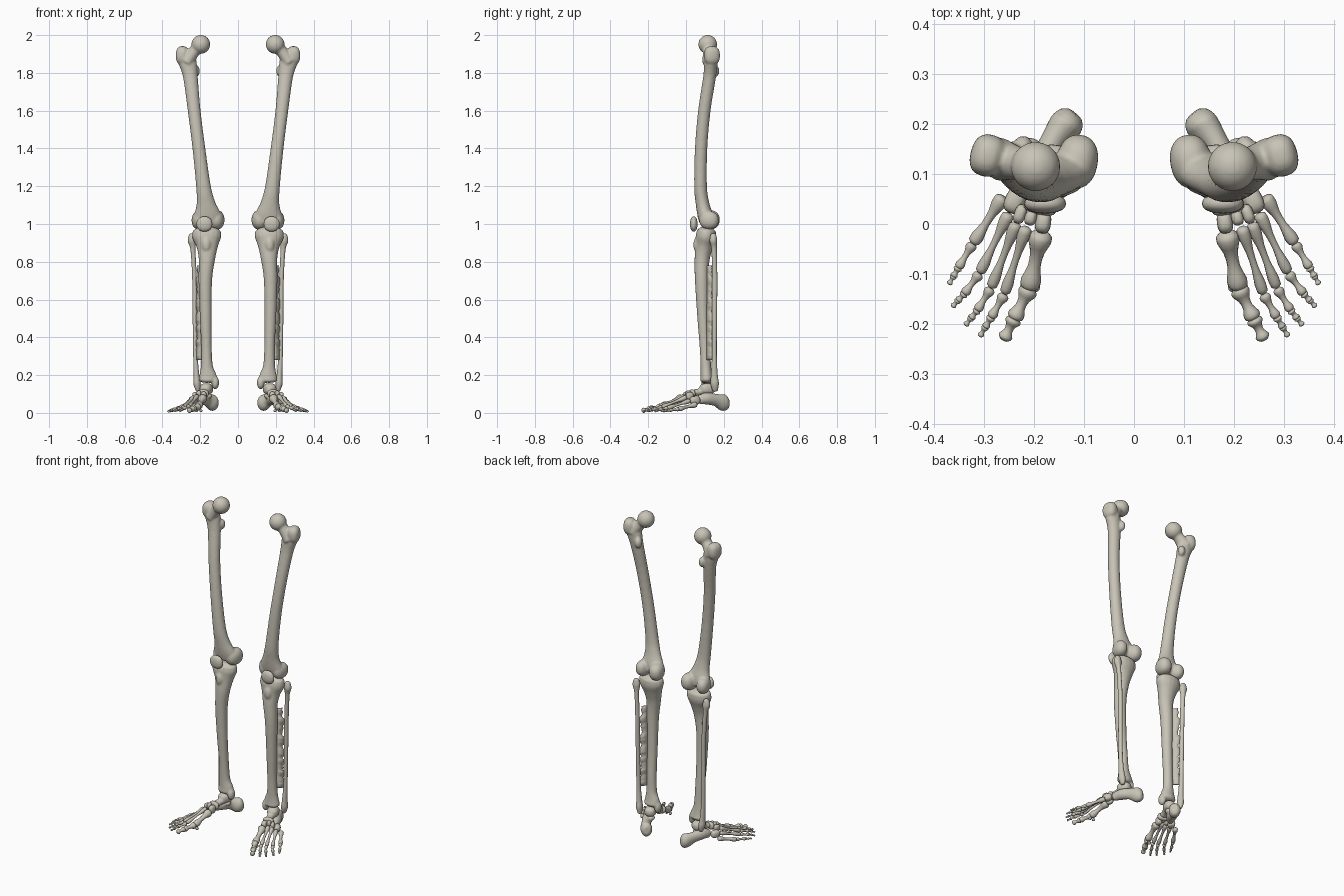
import bpy
import bmesh
import math
import random
from mathutils import Matrix, Vector

cube = bpy.data.objects.get("Cube")
if cube:
    bpy.data.objects.remove(cube, do_unlink=True)

random.seed(4)
bone = bpy.data.materials.new("warm grey bone")
bone.use_nodes = True
color = (0.58, 0.55, 0.47, 1)
bone.diffuse_color = color
bone.node_tree.nodes["Principled BSDF"].inputs["Base Color"].default_value = color


def spline(stations, steps):
    """Catmull-Rom interpolation through tuples of numbers."""
    pts = [stations[0]] + list(stations) + [stations[-1]]
    out = []
    for a, b, c, d in zip(pts, pts[1:], pts[2:], pts[3:]):
        for k in range(steps):
            t = k / steps
            out.append([q + t / 2 * (r - p + t * (2 * p - 5 * q + 4 * r - s + t * (3 * (q - r) + s - p)))
                        for p, q, r, s in zip(a, b, c, d)])
    return out + [list(stations[-1])]


def loft(bm, stations, steps=4, sides=16):
    """Closed tube through (x, y, z, half width, half depth) with rounded ends."""
    pts = spline(stations, steps)
    for end, inner in ((0, 1), (-1, -2)):
        p, q = Vector(pts[end][:3]), Vector(pts[inner][:3])
        rx, ry = pts[end][3:]
        tip = p + (p - q).normalized() * min(rx, ry) * 0.35
        pts.insert(0 if end == 0 else len(pts), [*tip, rx * 0.6, ry * 0.6])
    rings = []
    for i, (x, y, z, rx, ry) in enumerate(pts):
        a, b = pts[max(i - 1, 0)], pts[min(i + 1, len(pts) - 1)]
        t = (Vector(b[:3]) - Vector(a[:3])).normalized()
        ref = Vector((0, 1, 0)) if abs(t.x) > 0.8 else Vector((1, 0, 0))
        u = (ref - t * ref.dot(t)).normalized()
        v = t.cross(u)
        angles = [math.tau * k / sides for k in range(sides)]
        rings.append([bm.verts.new(Vector((x, y, z)) + u * rx * math.cos(g) + v * ry * math.sin(g))
                      for g in angles])
    for lo, hi in zip(rings, rings[1:]):
        for k in range(sides):
            n = (k + 1) % sides
            bm.faces.new((lo[k], lo[n], hi[n], hi[k]))
    bm.faces.new(rings[0])
    bm.faces.new(rings[-1])


def blob(bm, center, radii, turn=0, boxy=1.0):
    """Ellipsoid; boxy below one squares it off."""
    verts = bmesh.ops.create_uvsphere(bm, u_segments=20, v_segments=12, radius=1)["verts"]
    for v in verts:
        v.co = [math.copysign(abs(c) ** boxy, c) * r for c, r in zip(v.co, radii)]
    move = Matrix.Translation(center) @ Matrix.Rotation(math.radians(turn), 4, "Z")
    bmesh.ops.transform(bm, matrix=move, verts=verts)


def finish(bm, name, voxel=0, thickness=0):
    """Make the left part and its mirrored right twin."""
    for side, sign in (("left", 1), ("right", -1)):
        mesh = bpy.data.meshes.new(f"{side}_{name}")
        bmesh.ops.recalc_face_normals(bm, faces=bm.faces)
        bm.to_mesh(mesh)
        if sign < 0:
            mesh.transform(Matrix.Scale(-1, 4, (1, 0, 0)))
            mesh.flip_normals()
        mesh.materials.append(bone)
        for p in mesh.polygons:
            p.use_smooth = True
        obj = bpy.data.objects.new(mesh.name, mesh)
        bpy.context.collection.objects.link(obj)
        if thickness:
            solid = obj.modifiers.new("thickness", "SOLIDIFY")
            solid.thickness = thickness
            solid.offset = 0
        if voxel:
            fuse = obj.modifiers.new("fuse", "REMESH")
            fuse.mode = "VOXEL"
            fuse.voxel_size = voxel
            fuse.use_smooth_shade = True
            soften = obj.modifiers.new("soften", "SMOOTH")
            soften.factor = 0.5
            soften.iterations = 4
    bm.free()


# Thigh bone: shaft, neck, head, trochanters and condyles
bm = bmesh.new()
loft(bm, [(.162, .105, 1.01, .07, .035), (.163, .1, 1.05, .072, .04), (.17, .087, 1.11, .05, .036),
          (.183, .077, 1.2, .039, .034), (.207, .08, 1.4, .034, .033), (.232, .097, 1.6, .034, .033),
          (.252, .125, 1.78, .039, .034), (.268, .132, 1.86, .048, .036), (.282, .135, 1.9, .035, .03)])
loft(bm, [(.2, .115, 1.945, .032, .032), (.235, .122, 1.91, .032, .034), (.27, .13, 1.86, .035, .045)])
blob(bm, (.197, .115, 1.951), (.05, .05, .05))
blob(bm, (.293, .137, 1.892), (.035, .043, .05), 15, .8)
blob(bm, (.222, .155, 1.81), (.02, .022, .032))
blob(bm, (.114, .125, 1.022), (.042, .055, .052), 10, .9)
blob(bm, (.208, .122, 1.02), (.037, .052, .048), -10, .9)
finish(bm, "femur", .006)

# Kneecap
bm = bmesh.new()
blob(bm, (.178, .041, 1.0), (.042, .02, .04), 0, .9)
finish(bm, "patella")

# Shin bone with plateau, front tuberosity and inner ankle
bm = bmesh.new()
loft(bm, [(.165, .108, .965, .074, .05), (.165, .105, .93, .077, .054), (.163, .096, .88, .057, .046),
          (.165, .085, .81, .043, .04), (.173, .083, .7, .036, .036), (.171, .09, .5, .031, .03),
          (.167, .1, .35, .028, .028), (.165, .105, .25, .032, .028), (.16, .108, .2, .046, .031),
          (.159, .11, .173, .05, .036)])
blob(bm, (.168, .057, .89), (.024, .018, .04))
blob(bm, (.12, .106, .16), (.02, .026, .036))
finish(bm, "tibia", .006)

# Outer shin bone
bm = bmesh.new()
loft(bm, [(.243, .145, .945, .015, .014), (.243, .145, .912, .023, .02), (.238, .149, .86, .013, .014),
          (.23, .152, .7, .012, .014), (.228, .151, .5, .012, .013), (.225, .15, .3, .012, .013),
          (.22, .15, .2, .015, .018), (.217, .152, .155, .019, .022), (.212, .154, .118, .011, .014)], 5)
finish(bm, "fibula")

# Ragged sheet between the two shin bones
bm = bmesh.new()
rows = []
for k in range(41):
    z = .78 - k * .0125
    reach = random.uniform(.6, 1)
    inner, outer = Vector((.188, .108, z)), Vector((.226, .148, z))
    rows.append([bm.verts.new(inner), bm.verts.new(inner.lerp(outer, reach))])
for a, b in zip(rows, rows[1:]):
    bm.faces.new((a[0], a[1], b[1], b[0]))
finish(bm, "shin_membrane", thickness=.006)

# Heel bone
bm = bmesh.new()
loft(bm, [(.124, .213, .055, .029, .038), (.138, .196, .055, .034, .045), (.165, .16, .068, .026, .033),
          (.188, .11, .076, .03, .032), (.208, .07, .07, .02, .024)])
blob(bm, (.158, .12, .09), (.022, .022, .016))
finish(bm, "heel_bone", .005)

# Ankle bone
bm = bmesh.new()
blob(bm, (.167, .112, .127), (.034, .042, .03), 20, .8)
loft(bm, [(.168, .1, .118, .026, .024), (.177, .065, .11, .021, .018), (.182, .048, .106, .025, .02)])
finish(bm, "ankle_bone", .005)

# Small midfoot bones: center, radii, turn
midfoot = {
    "navicular": ((.188, .033, .102), (.033, .014, .022), 12),
    "inner_cuneiform": ((.182, .003, .088), (.016, .022, .025), 8),
    "middle_cuneiform": ((.207, .012, .1), (.012, .015, .018), 15),
    "outer_cuneiform": ((.228, .02, .09), (.012, .02, .02), 20),
    "cuboid": ((.238, .048, .066), (.02, .028, .022), 25),
}
for name, (center, radii, turn) in midfoot.items():
    bm = bmesh.new()
    blob(bm, center, radii, turn, .75)
    finish(bm, name)


def long_bone(bm, a, b, r):
    """Slim bone with flared ends."""
    a, b = Vector(a), Vector(b)
    flare = ((.04, 1.3), (.16, 1.35), (.35, .85), (.6, .75), (.83, 1.2), (.95, 1.1))
    loft(bm, [(*a.lerp(b, t), r * f, r * f) for t, f in flare], 2, 12)


# Toe rays: joints from midfoot to tip, metatarsal radius, toe radius
rays = {
    "big_toe": ([(.185, -.018, .08), (.21, -.13, .032), (.24, -.19, .022), (.26, -.23, .012)], .017, .014),
    "second_toe": ([(.215, -.005, .09), (.26, -.142, .034), (.286, -.187, .024), (.308, -.224, .009)], .0095, .0085),
    "third_toe": ([(.235, .003, .083), (.287, -.13, .03), (.314, -.173, .021), (.337, -.202, .009)], .0095, .008),
    "fourth_toe": ([(.25, .022, .065), (.31, -.1, .025), (.34, -.14, .018), (.363, -.165, .008)], .0095, .008),
    "little_toe": ([(.262, .055, .045), (.323, -.04, .02), (.352, -.088, .014), (.37, -.12, .008)], .011, .008),
}
for name, (joints, shaft, toe) in rays.items():
    bm = bmesh.new()
    long_bone(bm, joints[0], joints[1], shaft)
    long_bone(bm, joints[1], joints[2], toe)
    if name == "big_toe":
        long_bone(bm, joints[2], joints[3], toe * .85)
        # Small round bones under the ball of the foot
        for dx in (-.012, .012):
            blob(bm, (.208 + dx, -.125, .012), (.008, .011, .008))
    else:
        knuckle = Vector(joints[2]).lerp(Vector(joints[3]), .52)
        long_bone(bm, joints[2], knuckle, toe * .8)
        long_bone(bm, knuckle, joints[3], toe * .65)
    finish(bm, name + "_bones")
